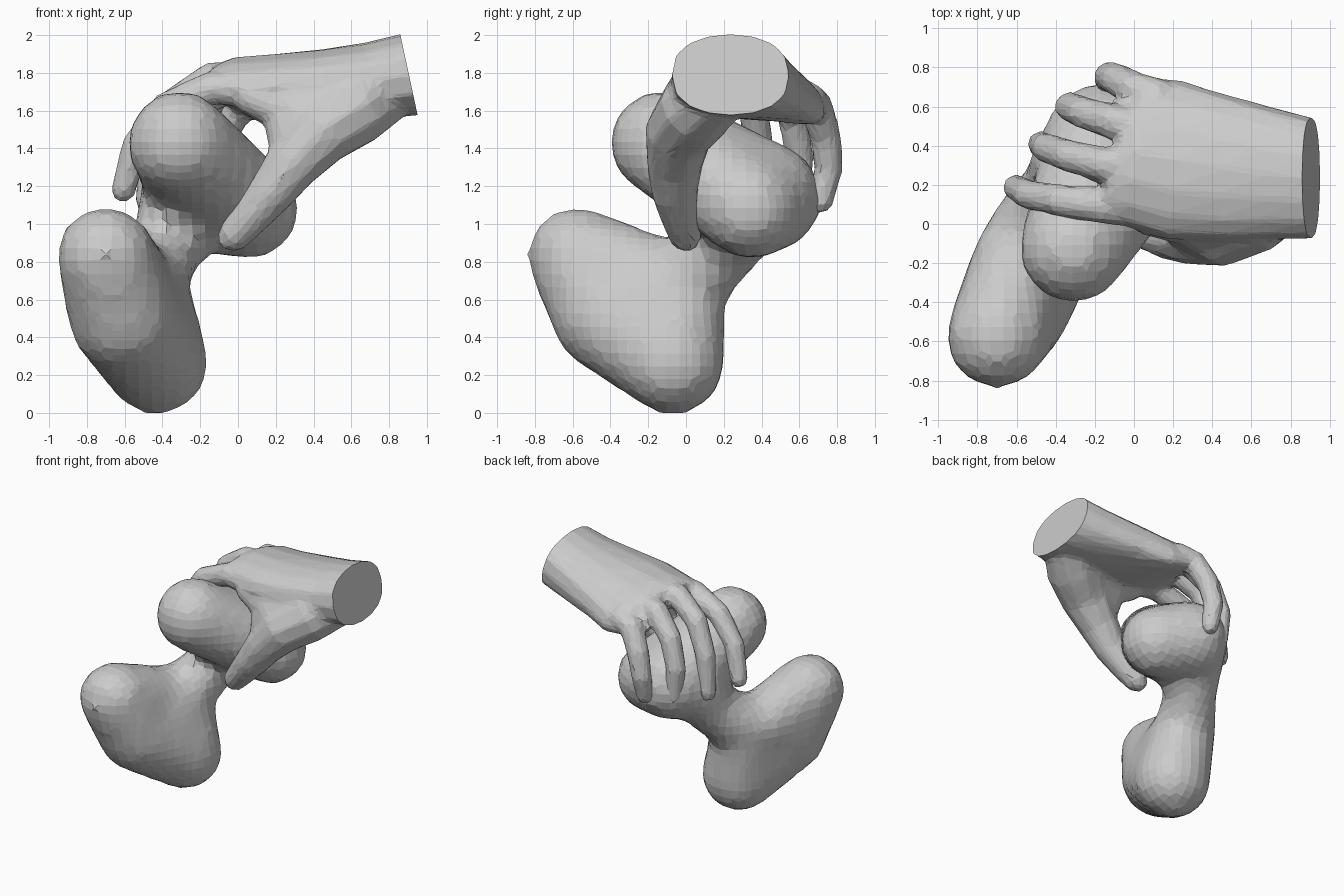
import bpy, bmesh
from math import sin, cos, pi, copysign
from mathutils import Vector

if "Cube" in bpy.data.objects:
    bpy.data.objects.remove(bpy.data.objects["Cube"])


def make_object(name, bm):
    bmesh.ops.recalc_face_normals(bm, faces=bm.faces)
    me = bpy.data.meshes.new(name)
    bm.to_mesh(me)
    bm.free()
    ob = bpy.data.objects.new(name, me)
    bpy.context.collection.objects.link(ob)
    return ob


def fuse(ob, voxel, iterations, ratio=1.0):
    """Merge overlapping volumes into one softened, faceted skin."""
    rm = ob.modifiers.new("fuse", 'REMESH')
    rm.mode = 'VOXEL'
    rm.voxel_size = voxel
    sm = ob.modifiers.new("soften", 'SMOOTH')
    sm.factor = 0.4
    sm.iterations = iterations
    if ratio < 1:
        ob.modifiers.new("facets", 'DECIMATE').ratio = ratio


def loft(bm, rings):
    """Skin a list of equal-sized rings and cap both ends."""
    vs = [[bm.verts.new(p) for p in r] for r in rings]
    n = len(rings[0])
    faces = [bm.faces.new((a[i], a[(i + 1) % n], b[(i + 1) % n], b[i]))
             for a, b in zip(vs, vs[1:]) for i in range(n)]
    faces += [bm.faces.new(vs[0]), bm.faces.new(vs[-1])]
    bmesh.ops.recalc_face_normals(bm, faces=faces)


def digit(bm, pts, radii, sides=10):
    """Tapered tube along a path, with a rounded tip."""
    pts = [Vector(p) for p in pts]
    end = (pts[-1] - pts[-2]).normalized()
    pts.append(pts[-1] + end * radii[-1] * 0.8)
    radii = list(radii) + [radii[-1] * 0.55]
    rings = []
    for k, (p, r) in enumerate(zip(pts, radii)):
        t = (pts[min(k + 1, len(pts) - 1)] - pts[max(k - 1, 0)]).normalized()
        u = t.cross(Vector((0, 1, 0))).normalized()
        v = t.cross(u)
        angles = [2 * pi * (i + .5) / sides for i in range(sides)]
        rings.append([p + (r + 0.004) * (u * cos(a) + v * sin(a)) for a in angles])
    loft(bm, rings)


def hull(bm, balls):
    """Convex hull around a group of spheres."""
    verts = []
    for x, y, z, r in balls:
        s = bmesh.new()
        bmesh.ops.create_icosphere(s, subdivisions=3, radius=r + 0.012)
        verts += [bm.verts.new(v.co + Vector((x, y, z))) for v in s.verts]
        s.free()
    res = bmesh.ops.convex_hull(bm, input=verts)
    junk = {e for e in res["geom_interior"] if isinstance(e, bmesh.types.BMVert)}
    bmesh.ops.delete(bm, geom=list(junk), context='VERTS')


# Bone: two knobbed ends joined by a neck
lower_front = (-0.70, -0.58, 0.83, 0.25)
lower_mid = (-0.61, -0.42, 0.51, 0.28)
lower_bottom = (-0.43, -0.07, 0.265, 0.265)
lower_core = (-0.50, -0.02, 0.70, 0.22)
neck = (-0.38, 0.19, 0.86, 0.18)
upper_core = (-0.17, 0.43, 1.14, 0.28)
upper_front = (-0.31, -0.13, 1.43, 0.265)
upper_right = (0.06, 0.34, 1.08, 0.255)
bm = bmesh.new()
for group in ([lower_front, lower_mid, (-0.58, -0.15, 0.70, 0.22)],
              [lower_mid, lower_bottom, lower_core],
              [lower_core, neck], [neck, (-0.28, 0.31, 1.10, 0.24)],
              [upper_core, upper_front, upper_right]):
    hull(bm, group)
fuse(make_object("bone", bm), 0.07, 3)

# Palm: arched, slightly boxy sections (cx, cy, cz, half width, half height, arch, roll, tilt, skew)
sections = [
    (1.02, 0.23, 1.81, 0.30, 0.22, 0.00, 0.00, -0.21, 0.00),
    (0.905, 0.235, 1.79, 0.31, 0.215, 0.00, 0.00, -0.21, 0.00),
    (0.70, 0.26, 1.76, 0.34, 0.200, 0.02, -0.01, -0.15, 0.00),
    (0.45, 0.29, 1.74, 0.38, 0.185, 0.04, -0.03, 0.00, 0.00),
    (0.20, 0.33, 1.73, 0.41, 0.165, 0.07, -0.06, 0.00, 0.03),
    (0.00, 0.37, 1.75, 0.38, 0.130, 0.09, -0.06, 0.00, 0.06),
    (-0.09, 0.37, 1.75, 0.33, 0.085, 0.08, -0.06, 0.00, 0.09),
]
rings = []
for cx, cy, cz, w, h, arch, roll, tilt, skew in sections:
    ring = []
    for i in range(16):
        c, s = cos(2 * pi * i / 16), sin(2 * pi * i / 16)
        s = copysign(abs(s) ** 0.75, s)
        ring.append((cx + tilt * h * s + skew * c, cy + w * c,
                     cz + h * s - arch * c * c + roll * c))
    rings.append(ring)
hand_bm = bmesh.new()
loft(hand_bm, rings)

# Fingers curling over the bone: index, middle, ring, little
fingers = [
    [(0.08, 0.07, 1.71), (-0.14, 0.09, 1.72), (-0.38, 0.12, 1.62), (-0.54, 0.15, 1.42), (-0.61, 0.19, 1.17)],
    [(0.06, 0.29, 1.76), (-0.14, 0.30, 1.77), (-0.34, 0.35, 1.64), (-0.45, 0.39, 1.40), (-0.48, 0.41, 1.11)],
    [(0.08, 0.48, 1.73), (-0.10, 0.52, 1.72), (-0.26, 0.57, 1.56), (-0.33, 0.60, 1.35), (-0.31, 0.60, 1.10)],
    [(0.14, 0.64, 1.66), (0.00, 0.69, 1.62), (-0.09, 0.74, 1.46), (-0.13, 0.755, 1.29), (-0.13, 0.71, 1.11)],
]
for path in fingers:
    digit(hand_bm, path, (0.095, 0.088, 0.080, 0.073, 0.063))

# Thumb, with the flesh that ties its base to the palm
digit(hand_bm, [(0.80, 0.18, 1.72), (0.62, 0.05, 1.61), (0.43, -0.04, 1.48), (0.28, -0.06, 1.31),
                (0.17, -0.06, 1.16), (0.06, -0.03, 1.03), (-0.03, 0.00, 0.93)],
      (0.17, 0.20, 0.18, 0.145, 0.12, 0.10, 0.085))
hull(hand_bm, [(0.66, 0.08, 1.66, 0.18), (0.42, -0.03, 1.50, 0.15),
               (0.28, -0.05, 1.38, 0.10), (0.24, 0.04, 1.66, 0.11)])
hull(hand_bm, [(0.36, 0.00, 1.56, 0.12), (0.08, 0.04, 1.67, 0.09)])
raw = make_object("hand_raw", hand_bm)
fuse(raw, 0.025, 4, 0.14)

# Hand: bake the fused skin and slice the wrist off flat
graph = bpy.context.evaluated_depsgraph_get()
bm = bmesh.new()
bm.from_object(raw, graph)
bpy.data.objects.remove(raw)
bmesh.ops.bisect_plane(bm, geom=bm.verts[:] + bm.edges[:] + bm.faces[:],
                       plane_co=(0.905, 0.23, 1.79), plane_no=(0.978, 0, 0.21), clear_outer=True)
bmesh.ops.holes_fill(bm, edges=[e for e in bm.edges if e.is_boundary], sides=0)
hand = make_object("hand", bm)
for p in hand.data.polygons:
    p.use_smooth = False
